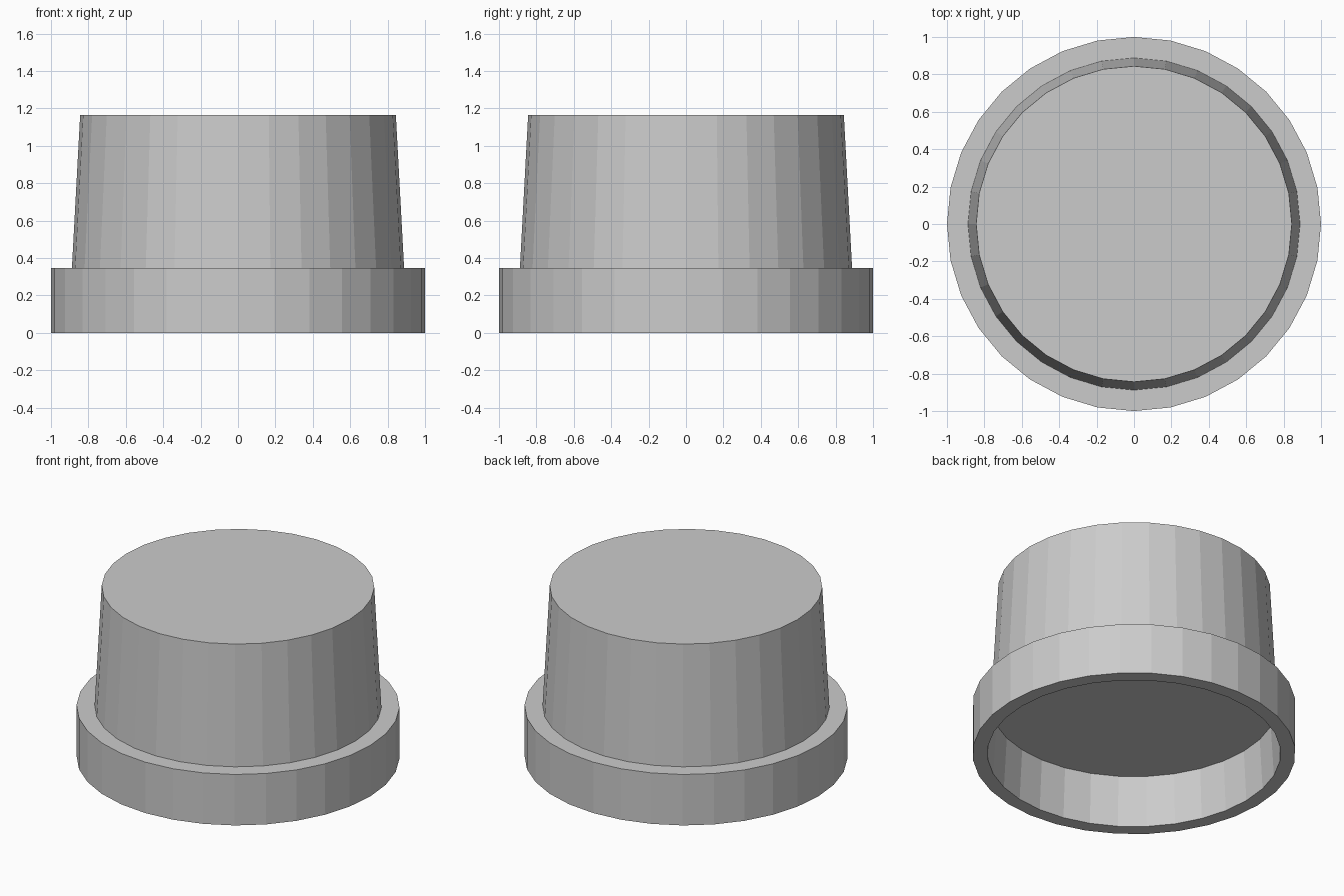
import bpy, bmesh
from math import cos, sin, tau

if "Cube" in bpy.data.objects:
    bpy.data.objects.remove(bpy.data.objects["Cube"])

SIDES = 32


def lathe(name, profile):
    """Revolve (radius, z) points about z and cap the first and last rings."""
    bm = bmesh.new()
    rings = [[bm.verts.new((r * cos(tau * i / SIDES), r * sin(tau * i / SIDES), z))
              for i in range(SIDES)] for r, z in profile]
    for a, b in zip(rings, rings[1:]):
        for i in range(SIDES):
            j = (i + 1) % SIDES
            bm.faces.new((a[i], a[j], b[j], b[i]))
    bm.faces.new(rings[0])
    bm.faces.new(rings[-1])
    bmesh.ops.recalc_face_normals(bm, faces=bm.faces)
    mesh = bpy.data.meshes.new(name)
    bm.to_mesh(mesh)
    bm.free()
    obj = bpy.data.objects.new(name, mesh)
    bpy.context.collection.objects.link(obj)
    return obj


# Stepped cap: recess ceiling, recess wall, base rim, flange, tapered crown
lathe("stepped_cap", [
    (0.888, 0.346),
    (0.908, 0.0),
    (1.0, 0.0),
    (1.0, 0.348),
    (0.888, 0.348),
    (0.844, 1.166),
])
